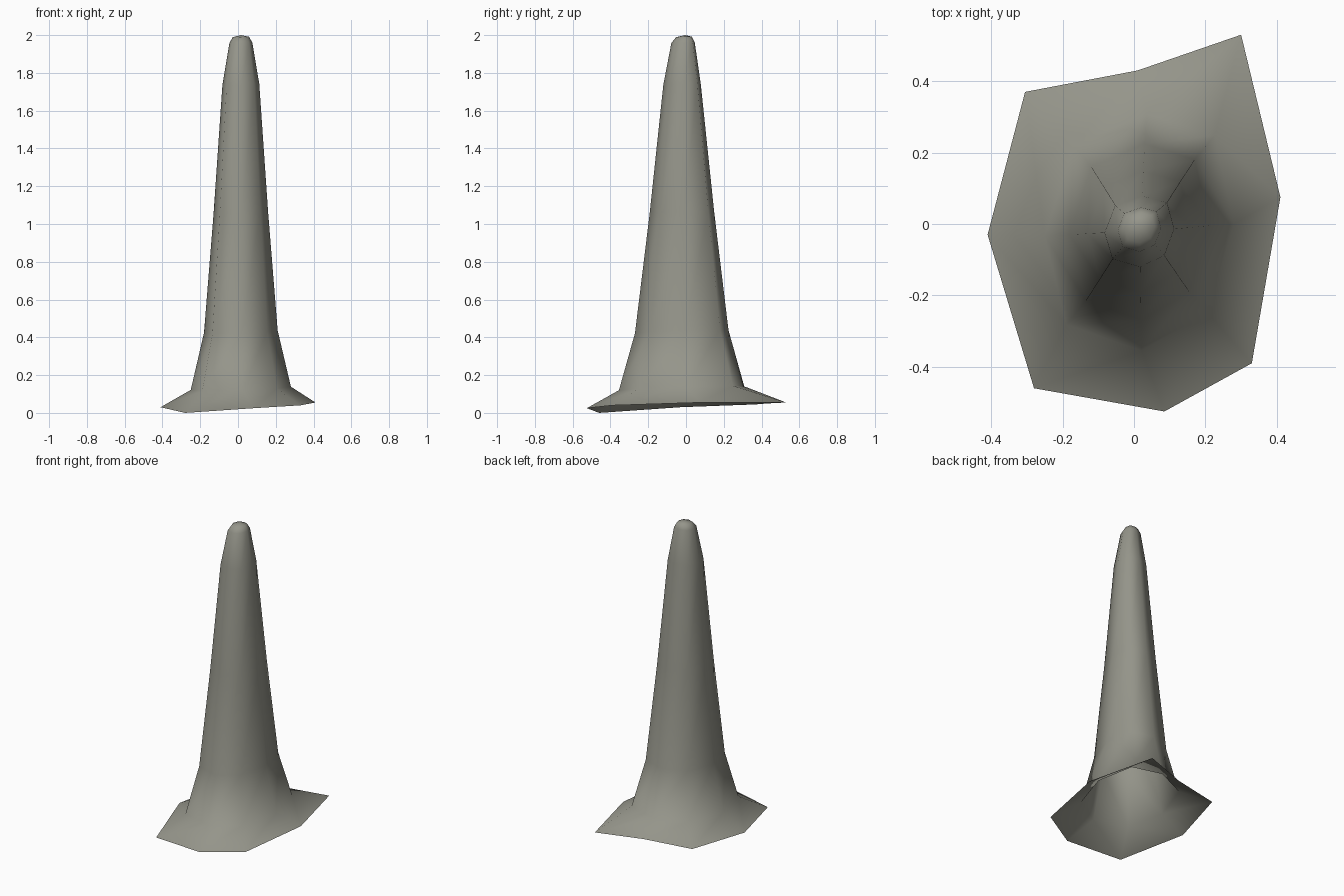
import bpy
import bmesh

cube = bpy.data.objects.get("Cube")
if cube:
    bpy.data.objects.remove(cube, do_unlink=True)

# Uneven eight-sided skirt rim, open underneath
RIM = [(-0.41, -0.03, 0.03), (-0.28, -0.46, 0.0), (0.085, -0.525, 0.025),
       (0.33, -0.39, 0.04), (0.41, 0.075, 0.055), (0.30, 0.53, 0.055),
       (0.01, 0.43, 0.05), (-0.305, 0.37, 0.045)]

# Cross-section of the shaft, relative to its axis
SECTION = [(-0.195, -0.01), (-0.15, -0.195), (0.005, -0.25), (0.14, -0.17),
           (0.195, 0.015), (0.155, 0.2), (0.015, 0.245), (-0.135, 0.18)]
AXIS_X, AXIS_Y = 0.015, -0.02

# Height, x scale, y scale and y shift of each ring up the shaft
RINGS = [(0.13, 1.36, 1.34, 0.0), (0.43, 1.0, 1.0, 0.0),
         (1.06, 0.74, 0.69, 0.0), (1.74, 0.5, 0.4, 0.0),
         (1.96, 0.31, 0.25, 0.005), (1.99, 0.22, 0.17, 0.01)]


def make_material(name, colour):
    mat = bpy.data.materials.new(name)
    mat.use_nodes = True
    mat.diffuse_color = colour
    mat.node_tree.nodes["Principled BSDF"].inputs["Base Color"].default_value = colour
    return mat


def bridge(bm, lower, upper):
    for i in range(len(lower)):
        j = (i + 1) % len(lower)
        bm.faces.new((lower[i], lower[j], upper[j], upper[i]))


# Stone spire: flared skirt, tapering shaft and rounded tip
bm = bmesh.new()
previous = [bm.verts.new(p) for p in RIM]
for z, sx, sy, shift in RINGS:
    ring = []
    for x, y in SECTION:
        px, py = AXIS_X + x * sx, AXIS_Y + shift + y * sy
        ring.append(bm.verts.new((px, py, z + 0.03 * (px + py))))
    bridge(bm, previous, ring)
    previous = ring

tip = bm.verts.new((AXIS_X, AXIS_Y + 0.015, 2.0))
for i, v in enumerate(previous):
    bm.faces.new((v, previous[(i + 1) % len(previous)], tip))

for face in bm.faces:
    face.smooth = True

mesh = bpy.data.meshes.new("stone_spire")
bm.to_mesh(mesh)
bm.free()
mesh.materials.append(make_material("grey stone", (0.30, 0.30, 0.255, 1.0)))
spire = bpy.data.objects.new("stone_spire", mesh)
bpy.context.collection.objects.link(spire)
